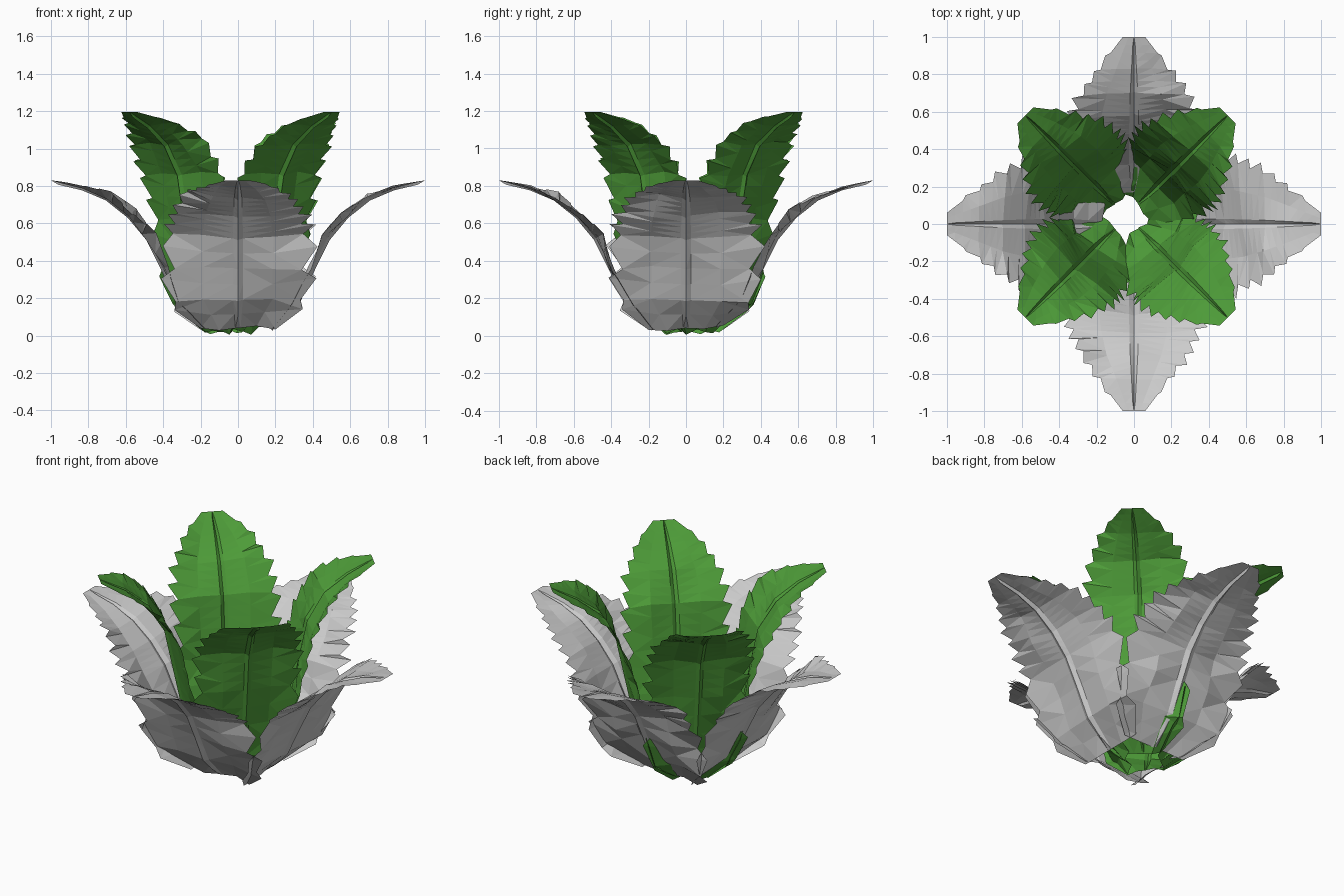
import bpy, bmesh, random
from math import cos, sin, radians
from mathutils import Vector

if "Cube" in bpy.data.objects:
    bpy.data.objects.remove(bpy.data.objects["Cube"])

random.seed(4)

green = bpy.data.materials.new("leaf_green")
green.diffuse_color = (0.075, 0.33, 0.04, 1)
green.use_nodes = True
green.node_tree.nodes["Principled BSDF"].inputs["Base Color"].default_value = green.diffuse_color

# Leaf stations from base to tip: radius, height, half width, cupping of the edges
OUTER = [(0.17, 0.04, 0.20, 0.00), (0.32, 0.19, 0.37, 0.00), (0.40, 0.36, 0.37, 0.02),
         (0.48, 0.52, 0.38, 0.03), (0.58, 0.64, 0.35, 0.03), (0.70, 0.735, 0.29, 0.02),
         (0.83, 0.79, 0.19, 0.01), (1.00, 0.83, 0.06, 0.00)]
INNER = [(0.09, 0.02, 0.10, 0.00), (0.23, 0.17, 0.26, 0.02), (0.29, 0.38, 0.26, 0.03),
         (0.34, 0.62, 0.27, 0.03), (0.39, 0.86, 0.285, 0.03), (0.49, 1.02, 0.26, 0.03),
         (0.62, 1.12, 0.18, 0.02), (0.765, 1.195, 0.06, 0.00)]
COLS = (-1, -0.5, -0.07, 0, 0.07, 0.5, 1)
# Row positions: one broad tooth per gap low down, two finer ones above
ROWS = [k / 2 for k in range(6)] + [3 + k / 4 for k in range(17)]


def station(table, t):
    """Linear interpolation along the leaf table, t in stations."""
    i = min(int(t), len(table) - 2)
    return [a + (b - a) * (t - i) for a, b in zip(table[i], table[i + 1])]


def leaf(name, table, angle, centre=(0, 0), mat=None):
    bm = bmesh.new()
    out = Vector((cos(angle), sin(angle), 0))
    side = Vector((-sin(angle), cos(angle), 0))
    up = Vector((0, 0, 1))
    last = len(table) - 1
    wob = [[random.uniform(-0.025, 0.025) for _ in COLS] for _ in table]
    rows = []
    for k, t in enumerate(ROWS):
        i = min(int(t), last - 1)
        row = []
        for c, u in enumerate(COLS):
            s, grow = t, 1
            # toothed margin: every other point is pushed out and towards the tip
            if abs(u) == 1 and 0 < t < last - 0.5:
                tooth = k % 2 == 1
                grow = random.uniform(1.06, 1.14) if tooth else 0.92
                s = t + (0.16 if tooth else -0.04)
            r, z, w, cup = station(table, min(s, last))
            r0, z0 = table[i][:2]
            r1, z1 = table[i + 1][:2]
            n = (up * (r1 - r0) - out * (z1 - z0)).normalized()
            bump = wob[i][c] + (wob[i + 1][c] - wob[i][c]) * (t - i)
            lift = cup * u * u + bump * min(1, abs(u) * 2) * min(1, (last - t) / 2)
            # narrow raised midrib
            if u == 0 and 0 < t < last:
                lift -= 0.014
            p = out * r + up * z + side * (w * u * grow) + n * lift
            p += Vector((centre[0], centre[1], 0))
            p.z = max(p.z, 0.0)
            row.append(bm.verts.new(p))
        rows.append(row)
    for a, b in zip(rows, rows[1:]):
        for c in range(len(COLS) - 1):
            bm.faces.new((a[c], a[c + 1], b[c + 1], b[c]))
    # big facets in the blade, small ones on the margin
    bmesh.ops.dissolve_limit(bm, angle_limit=radians(4), verts=bm.verts, edges=bm.edges)
    bmesh.ops.triangulate(bm, faces=[f for f in bm.faces if len(f.verts) > 3])
    me = bpy.data.meshes.new(name)
    bm.to_mesh(me)
    bm.free()
    ob = bpy.data.objects.new(name, me)
    bpy.context.collection.objects.link(ob)
    if mat:
        me.materials.append(mat)
    return ob


# Four spreading outer leaves and four upright inner leaves on the diagonals
for q in range(4):
    leaf(f"outer_leaf_{q + 1}", OUTER, radians(90 * q))
    leaf(f"inner_leaf_{q + 1}", INNER, radians(45 + 90 * q), (-0.04, 0.04), green)
